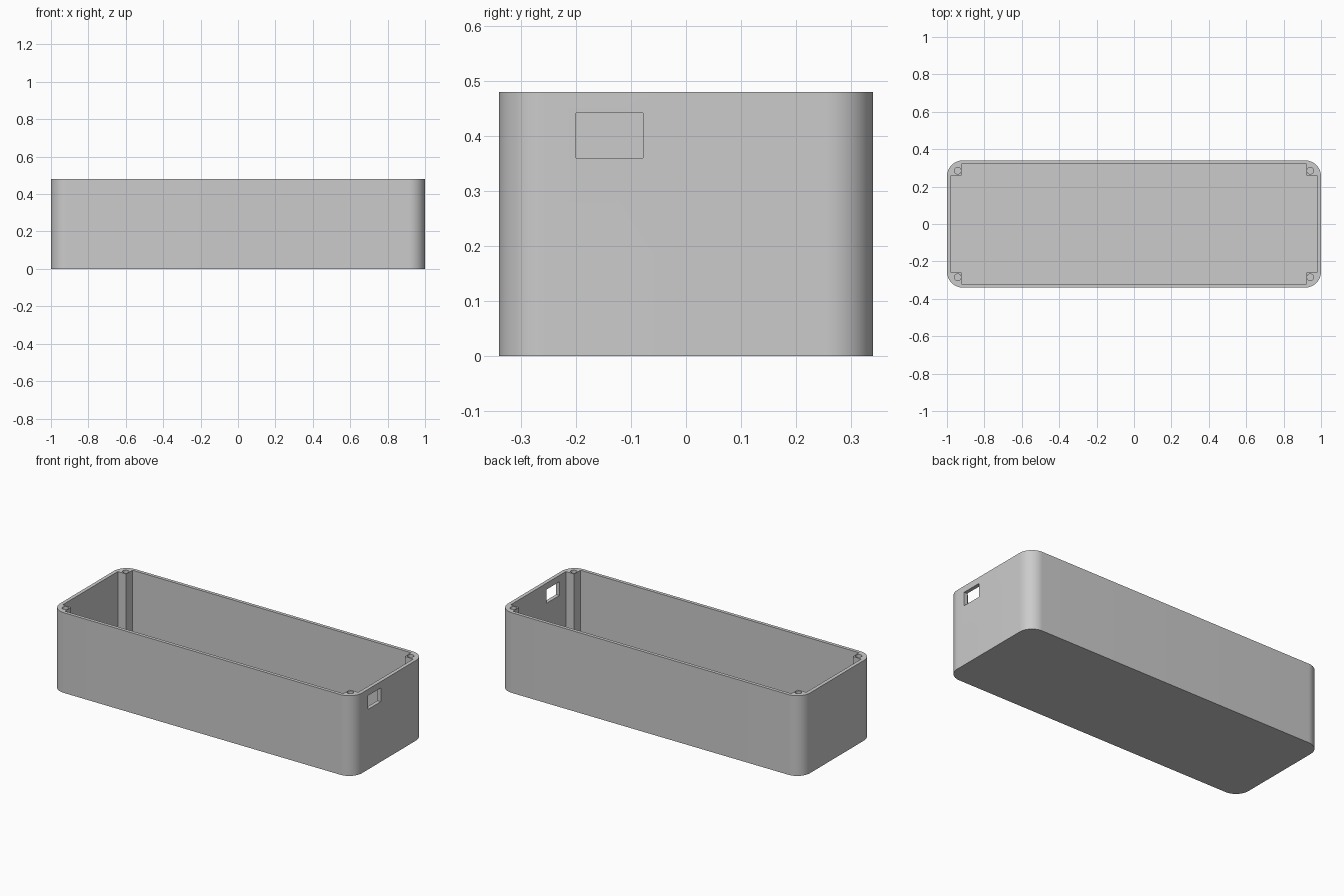
import bpy, bmesh
from math import sin, cos, pi

cube = bpy.data.objects.get("Cube")
if cube:
    bpy.data.objects.remove(cube, do_unlink=True)

LENGTH, WIDTH, HEIGHT = 2.0, 0.68, 0.48
CORNER = 0.085
FLOOR = 0.02
INNER_X, INNER_Y = 0.978, 0.32      # cavity half sizes
POST_X, POST_Y = 0.922, 0.26        # inner corner of each screw post
SCREW_X, SCREW_Y = 0.943, 0.285
SCREW_R, SCREW_DEPTH = 0.018, 0.12

grey = bpy.data.materials.new("light grey plastic")
grey.use_nodes = True
grey.diffuse_color = (0.6, 0.6, 0.6, 1)
grey.node_tree.nodes["Principled BSDF"].inputs["Base Color"].default_value = (0.6, 0.6, 0.6, 1)


def prism(name, outline, bottom, top):
    """Extrude a counter-clockwise XY outline from bottom to top."""
    bm = bmesh.new()
    face = bm.faces.new([bm.verts.new((x, y, bottom)) for x, y in outline])
    result = bmesh.ops.extrude_face_region(bm, geom=[face])
    raised = [v for v in result["geom"] if isinstance(v, bmesh.types.BMVert)]
    bmesh.ops.translate(bm, verts=raised, vec=(0, 0, top - bottom))
    bmesh.ops.recalc_face_normals(bm, faces=bm.faces)
    mesh = bpy.data.meshes.new(name)
    bm.to_mesh(mesh)
    bm.free()
    mesh.materials.append(grey)
    obj = bpy.data.objects.new(name, mesh)
    bpy.context.collection.objects.link(obj)
    return obj


def arc(cx, cy, radius, start, sweep, steps):
    return [(cx + radius * cos(start + sweep * i / steps),
             cy + radius * sin(start + sweep * i / steps)) for i in range(steps + 1)]


def cut(target, cutter):
    """Subtract the cutter from the target, then discard it."""
    cutter.hide_render = True
    mod = target.modifiers.new(cutter.name, "BOOLEAN")
    mod.operation, mod.solver, mod.object = "DIFFERENCE", "EXACT", cutter
    bpy.context.view_layer.objects.active = target
    bpy.ops.object.modifier_apply(modifier=mod.name)
    bpy.data.objects.remove(cutter, do_unlink=True)


QUADRANTS = [(1, 1), (-1, 1), (-1, -1), (1, -1)]

# Outer body with rounded vertical corners
outline = []
for i, (sx, sy) in enumerate(QUADRANTS):
    outline += arc(sx * (LENGTH / 2 - CORNER), sy * (WIDTH / 2 - CORNER), CORNER, i * pi / 2, pi / 2, 16)
body = prism("enclosure_body", outline, 0, HEIGHT)

# Cavity, notched so a square screw post remains in each corner
cross = []
for sx, sy in QUADRANTS:
    notch = [(sx * INNER_X, sy * POST_Y), (sx * POST_X, sy * POST_Y), (sx * POST_X, sy * INNER_Y)]
    cross += notch if sx * sy > 0 else notch[::-1]
cut(body, prism("cavity_cutter", cross, FLOOR, HEIGHT + 0.1))

# Screw holes in the post tops
for sx, sy in QUADRANTS:
    circle = arc(sx * SCREW_X, sy * SCREW_Y, SCREW_R, 0, 2 * pi, 24)[:-1]
    cut(body, prism("screw_hole_cutter", circle, HEIGHT - SCREW_DEPTH, HEIGHT + 0.1))

# Connector opening through one end wall
opening = [(0.95, -0.2), (1.05, -0.2), (1.05, -0.078), (0.95, -0.078)]
cut(body, prism("port_cutter", opening, 0.36, 0.442))

# Smooth corners and holes, crisp edges elsewhere
bpy.ops.object.select_all(action="DESELECT")
body.select_set(True)
bpy.context.view_layer.objects.active = body
bpy.ops.object.shade_smooth_by_angle(angle=pi / 6)
